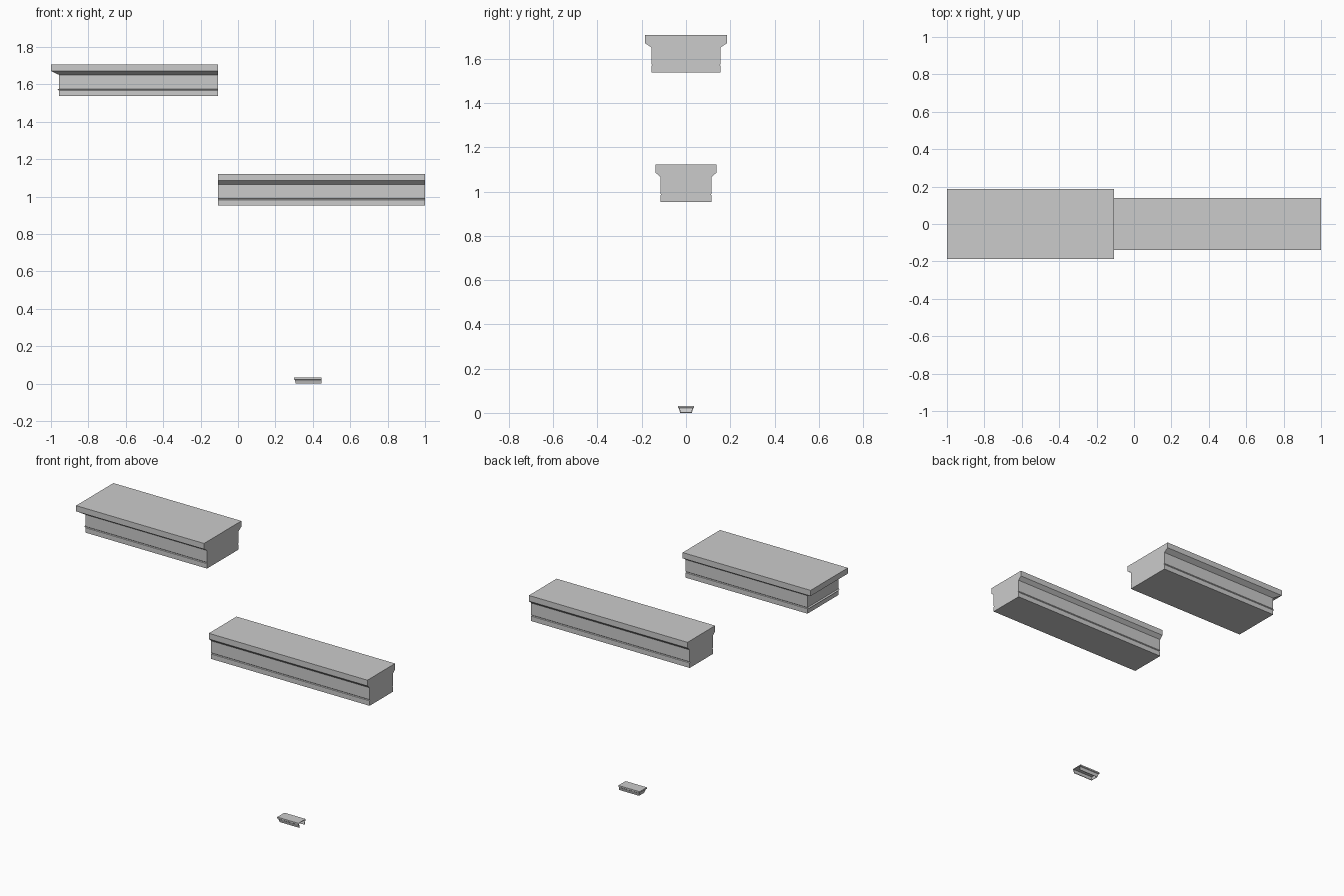
import bpy
import bmesh

if "Cube" in bpy.data.objects:
    bpy.data.objects.remove(bpy.data.objects["Cube"])


def loft(name, rings, closed=True):
    """Stack rectangular rings (z, half_depth, x_left, x_right), bottom to top.
    closed=False leaves the underside and the right end open."""
    bm = bmesh.new()
    loops = []
    for z, h, xl, xr in rings:
        corners = [(xl, -h), (xr, -h), (xr, h), (xl, h)]
        loops.append([bm.verts.new((x, y, z)) for x, y in corners])
    for a, b in zip(loops, loops[1:]):
        for i in range(4):
            if i == 1 and not closed:
                continue
            j = (i + 1) % 4
            bm.faces.new((a[i], a[j], b[j], b[i]))
    bm.faces.new(loops[-1])
    if closed:
        bm.faces.new(loops[0][::-1])
    mesh = bpy.data.meshes.new(name)
    bm.to_mesh(mesh)
    bm.free()
    obj = bpy.data.objects.new(name, mesh)
    bpy.context.collection.objects.link(obj)
    return obj


def beam(name, z0, body, cap, left, right, end_body=0.0, end_bead=0.0):
    """Ledge beam: plain body with a fine line near the base, sloped cornice, flat cap."""
    lb = left + end_body
    line = body - 0.004
    rings = [
        (z0, body, lb, right),
        (z0 + 0.031, body, lb, right),
        (z0 + 0.035, line, lb - end_bead, right),
        (z0 + 0.039, body, lb, right),
        (z0 + 0.114, body, lb, right),
        (z0 + 0.134, cap, left, right),
        (z0 + 0.170, cap, left, right),
    ]
    return loft(name, rings)


# Upper ledge: cornice returns around its left end
beam("upper_ledge", 1.537, 0.156, 0.186, -1.0, -0.107, 0.043, 0.010)

# Lower ledge: same profile, plain at both ends
beam("lower_ledge", 0.952, 0.116, 0.138, -0.107, 1.0)

# Small trim piece: hollow moulding, open below and at the right
trim = loft("small_trim", [
    (0.000, 0.027, 0.309, 0.447),
    (0.006, 0.028, 0.308, 0.447),
    (0.020, 0.032, 0.303, 0.447),
    (0.023, 0.036, 0.299, 0.447),
    (0.032, 0.036, 0.299, 0.447),
], closed=False)
wall = trim.modifiers.new("wall", "SOLIDIFY")
wall.thickness = 0.004
wall.offset = -1
